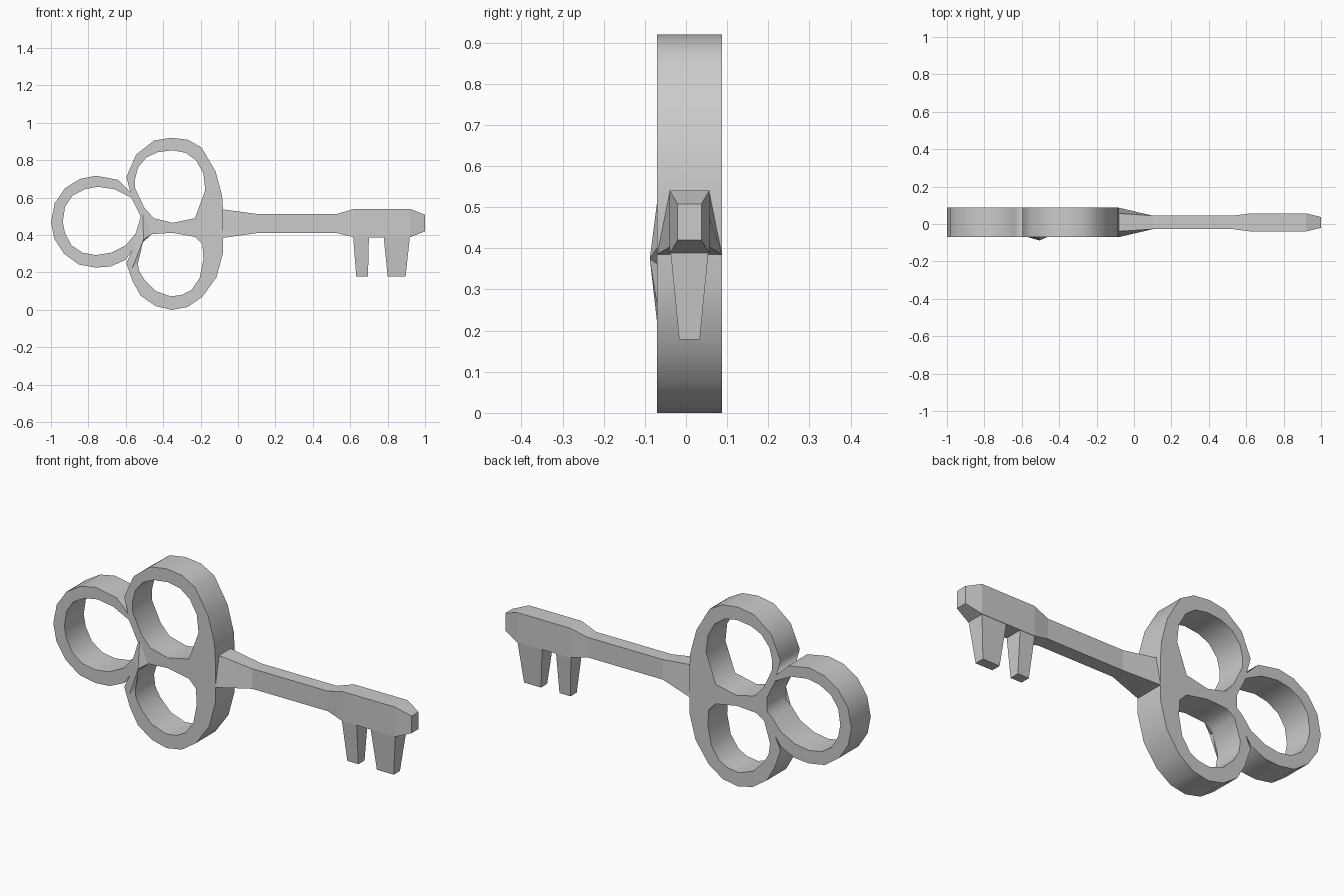
import bpy, bmesh
from math import radians

if "Cube" in bpy.data.objects:
    bpy.data.objects.remove(bpy.data.objects["Cube"])

YC = 0.0085  # mid-plane of the key


def mesh_object(name, bm):
    bmesh.ops.recalc_face_normals(bm, faces=bm.faces)
    me = bpy.data.meshes.new(name)
    bm.to_mesh(me)
    bm.free()
    ob = bpy.data.objects.new(name, me)
    bpy.context.collection.objects.link(ob)
    return ob


def loft(name, rings):
    """Skin a closed tube through rings of equal point count."""
    bm = bmesh.new()
    loops = [[bm.verts.new(p) for p in r] for r in rings]
    n = len(loops[0])
    for a, b in zip(loops, loops[1:]):
        for i in range(n):
            j = (i + 1) % n
            bm.faces.new((a[i], a[j], b[j], b[i]))
    bm.faces.new(loops[0])
    bm.faces.new(loops[-1])
    return mesh_object(name, bm)


# Trefoil bow: one outline with three holes, extruded through its depth
outline = [(-.36, .92), (-.27, .91), (-.195, .868), (-.12, .74), (-.085, .61),
           (-.08, .53), (-.08, .305), (-.115, .175), (-.19, .07), (-.27, .015),
           (-.355, 0), (-.44, .02), (-.52, .075), (-.565, .155), (-.597, .25),
           (-.567, .315), (-.60, .268), (-.68, .232), (-.76, .226), (-.85, .242),
           (-.93, .30), (-.982, .38), (-1, .47), (-.98, .57), (-.925, .65),
           (-.845, .70), (-.76, .717), (-.64, .695), (-.575, .63), (-.597, .71),
           (-.545, .83), (-.45, .905)]
upper_hole = [(-.55, .65), (-.55, .70), (-.535, .76), (-.49, .815), (-.43, .843),
              (-.35, .853), (-.28, .84), (-.225, .80), (-.185, .73), (-.175, .64),
              (-.23, .49), (-.35, .465), (-.45, .49), (-.5, .545)]
lower_hole = [(-.46, .405), (-.35, .412), (-.23, .39), (-.19, .35), (-.185, .27),
              (-.205, .17), (-.25, .105), (-.30, .08), (-.36, .072), (-.44, .10),
              (-.5, .16), (-.53, .21), (-.538, .27), (-.505, .375)]
left_hole = [(-.57, .60), (-.66, .645), (-.75, .658), (-.82, .645), (-.885, .61),
             (-.925, .55), (-.937, .47), (-.925, .41), (-.89, .345), (-.83, .305),
             (-.76, .293), (-.68, .305), (-.60, .345), (-.55, .405), (-.52, .43),
             (-.52, .50)]
cu = bpy.data.curves.new("bow", 'CURVE')
cu.dimensions = '2D'
cu.fill_mode = 'BOTH'
cu.extrude = 0.0785
for pts in (outline, upper_hole, lower_hole, left_hole):
    s = cu.splines.new('POLY')
    s.points.add(len(pts) - 1)
    for p, (x, z) in zip(s.points, pts):
        p.co = (x, z, 0, 1)
    s.use_cyclic_u = True
bow = bpy.data.objects.new("bow", cu)
bow.location.y = YC
bow.rotation_euler.x = radians(90)
bpy.context.collection.objects.link(bow)
bpy.context.view_layer.objects.active = bow
bow.select_set(True)
bpy.ops.object.convert(target='MESH')

# Small raised ridge on the front where the loops meet
bm = bmesh.new()
base = [bm.verts.new((x, -.068, z)) for x, z in
        [(-.575, .20), (-.535, .25), (-.51, .36), (-.46, .405), (-.51, .53), (-.55, .40)]]
tip = bm.verts.new((-.505, -.088, .375))
bm.faces.new(base)
for i in range(6):
    bm.faces.new((base[i], base[(i + 1) % 6], tip))
mesh_object("bow_ridge", bm)

# Shaft: x, bottom z, top z, half depth at bottom, half depth at top
sections = [(-.12, .385, .54, .0785, .048), (-.08, .385, .537, .0785, .048),
            (.10, .41, .513, .036, .036), (.53, .41, .513, .036, .036),
            (.62, .388, .54, .048, .048), (.92, .388, .54, .048, .048),
            (1, .42, .508, .029, .029)]
loft("shaft", [[(x, YC - b, z0), (x, YC + b, z0), (x, YC + t, z1), (x, YC - t, z1)]
               for x, z0, z1, b, t in sections])

# Teeth: tapered blocks hanging under the bit
for name, top, bottom in (("inner_tooth", (.615, .70), (.632, .695)),
                          ("outer_tooth", (.778, .92), (.80, .896))):
    loft(name, [[(a, YC - d, z), (b, YC - d, z), (b, YC + d, z), (a, YC + d, z)]
                for (a, b), d, z in ((top, .047, .40), (bottom, .025, .178))])
